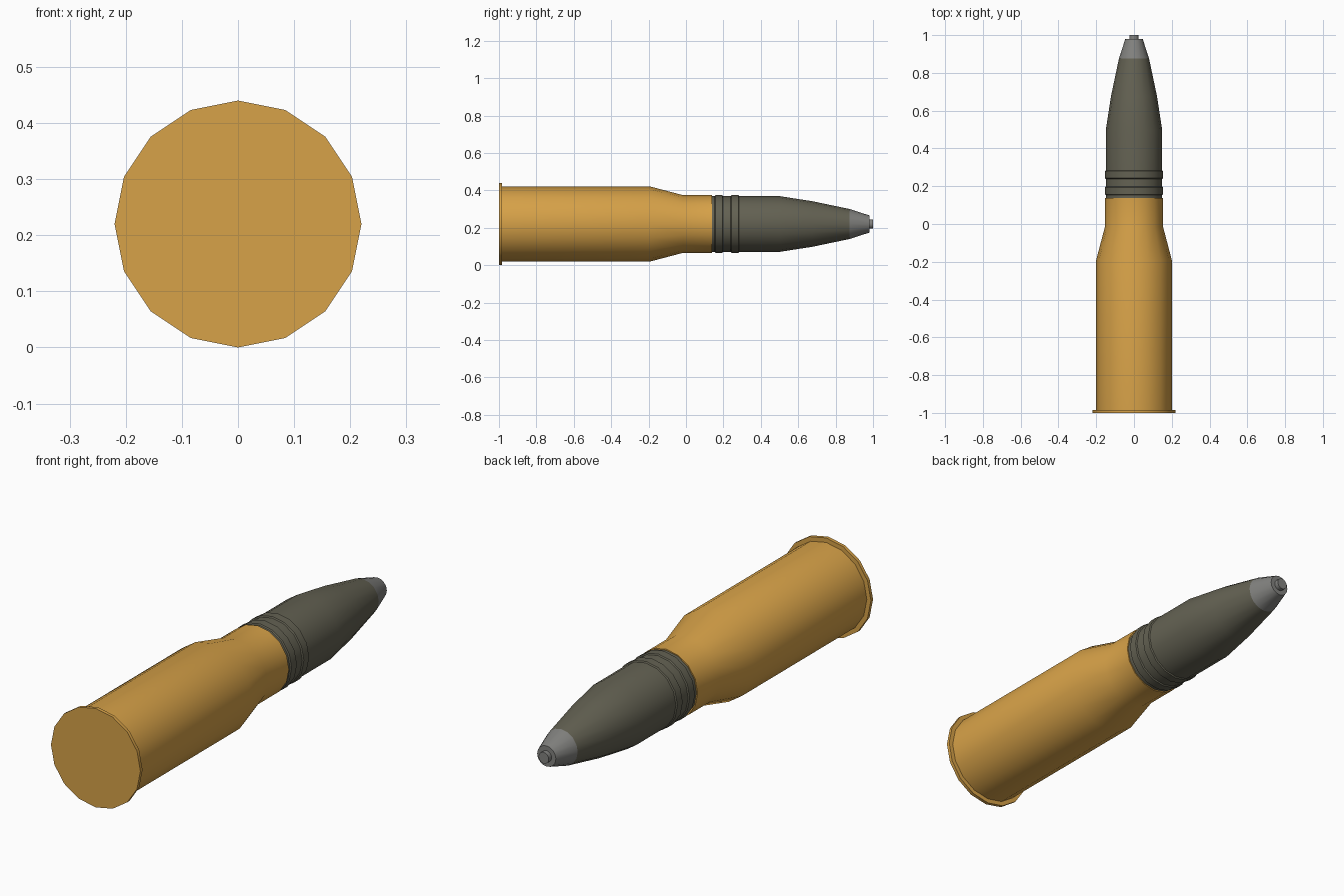
import bpy, bmesh, math

if "Cube" in bpy.data.objects:
    bpy.data.objects.remove(bpy.data.objects["Cube"])

SIDES = 16
AXIS_Z = 0.22


def material(name, rgb):
    m = bpy.data.materials.new(name)
    m.diffuse_color = (*rgb, 1)
    m.use_nodes = True
    m.node_tree.nodes["Principled BSDF"].inputs["Base Color"].default_value = m.diffuse_color
    return m


brass = material("brass", (0.68, 0.36, 0.065))
olive = material("olive_grey", (0.125, 0.12, 0.085))
steel = material("steel_grey", (0.22, 0.22, 0.21))


def lathe(name, profile, mat):
    """Turn (y, radius) points around the long axis and cap both ends."""
    bm = bmesh.new()
    rings = []
    for y, r in profile:
        angles = [2 * math.pi * i / SIDES for i in range(SIDES)]
        rings.append([bm.verts.new((r * math.sin(a), y, AXIS_Z + r * math.cos(a)))
                      for a in angles])
    for a, b in zip(rings, rings[1:]):
        for i in range(SIDES):
            j = (i + 1) % SIDES
            bm.faces.new((a[i], a[j], b[j], b[i]))
    bm.faces.new(rings[0])
    bm.faces.new(rings[-1])
    bmesh.ops.recalc_face_normals(bm, faces=bm.faces)
    mesh = bpy.data.meshes.new(name)
    bm.to_mesh(mesh)
    bm.free()
    mesh.materials.append(mat)
    obj = bpy.data.objects.new(name, mesh)
    bpy.context.collection.objects.link(obj)
    bpy.ops.object.select_all(action='DESELECT')
    obj.select_set(True)
    bpy.context.view_layer.objects.active = obj
    bpy.ops.object.shade_smooth_by_angle(angle=math.radians(35))
    return obj


# Cartridge case: rim, body, shoulder and neck
lathe("case", [(-1, 0.22), (-0.985, 0.22), (-0.985, 0.2), (-0.19, 0.2),
               (-0.015, 0.154), (0.138, 0.154)], brass)

# Projectile body with its curved nose
lathe("projectile", [(0.12, 0.149), (0.5, 0.149), (0.675, 0.122),
                     (0.875, 0.08)], olive)

# Two driving bands
for k, y in enumerate((0.153, 0.239)):
    lathe(f"driving_band_{k + 1}", [(y, 0.149), (y + 0.004, 0.154),
                                    (y + 0.041, 0.154), (y + 0.045, 0.149)], olive)

# Fuse cone and its small tip
lathe("fuse_cone", [(0.875, 0.08), (0.98, 0.046)], steel)
lathe("fuse_tip", [(0.975, 0.025), (1.0, 0.025)], steel)
